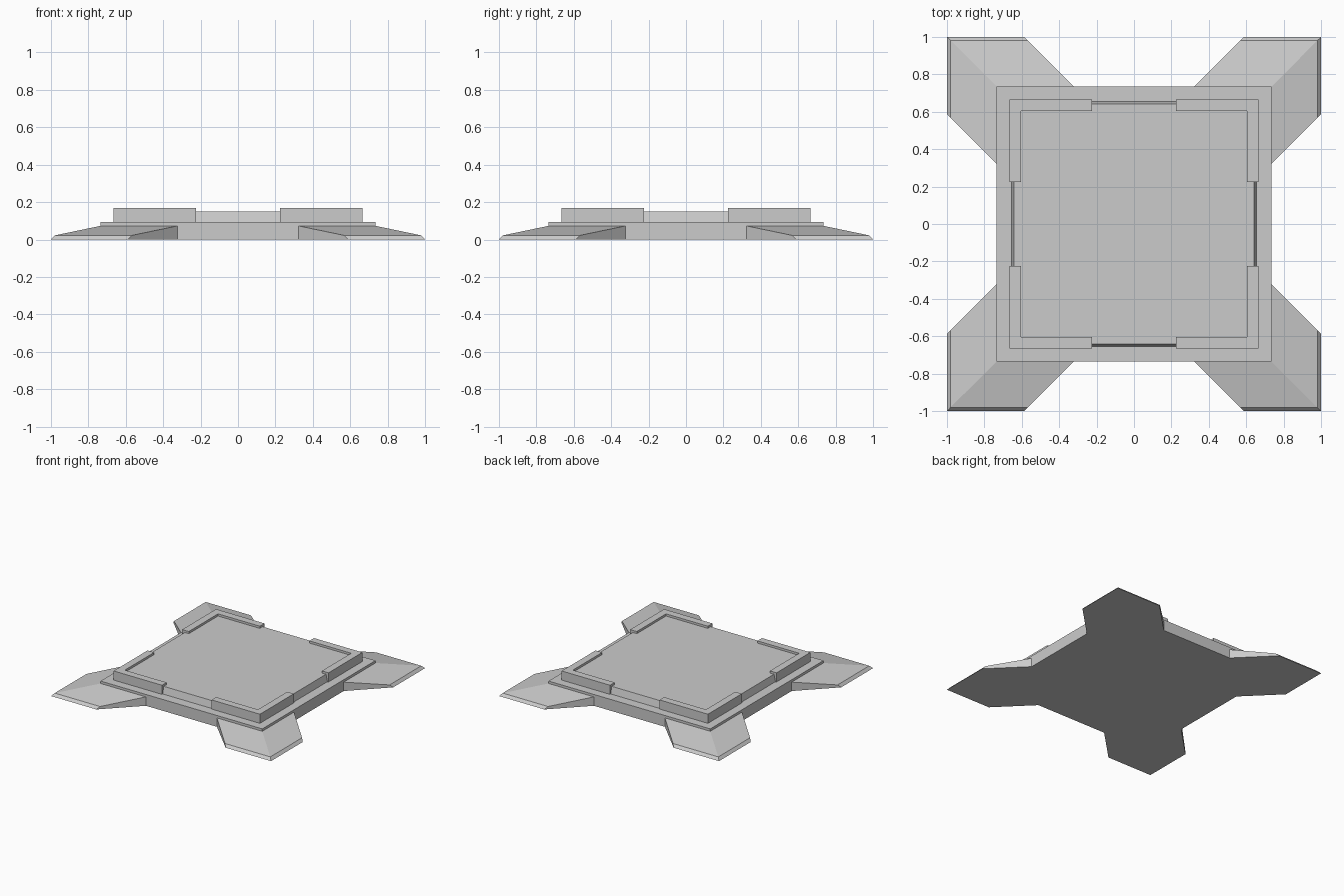
import bpy, bmesh

if "Cube" in bpy.data.objects:
    bpy.data.objects.remove(bpy.data.objects["Cube"])

def new_object(name, bm):
    bmesh.ops.recalc_face_normals(bm, faces=bm.faces)
    mesh = bpy.data.meshes.new(name)
    bm.to_mesh(mesh)
    bm.free()
    obj = bpy.data.objects.new(name, mesh)
    bpy.context.collection.objects.link(obj)
    return obj

def loft(name, rings, closed=False):
    """Skin matching rings of points, capping the ends."""
    bm = bmesh.new()
    vs = [[bm.verts.new(p) for p in ring] for ring in rings]
    for a, b in zip(vs, vs[1:]):
        n = len(a)
        for i in range(n):
            j = (i + 1) % n
            bm.faces.new((a[i], a[j], b[j], b[i]))
    bm.faces.new(vs[0])
    bm.faces.new(vs[-1])
    return new_object(name, bm)

def square_block(name, levels):
    return loft(name, [[(h * sx, h * sy, z) for sx, sy in
                        ((-1, -1), (1, -1), (1, 1), (-1, 1))] for h, z in levels])

CORNERS = (("back_right", 1, 1), ("back_left", -1, 1),
           ("front_left", -1, -1), ("front_right", 1, -1))

# Square plinth and the raised deck, whose edges lean in slightly
square_block("base_plinth", [(0.735, 0), (0.735, 0.093)])
square_block("deck", [(0.656, 0.093), (0.642, 0.15)])

# Sloping foot section: distance from the centre line, height
foot_profile = [(0.735, 0), (1.0, 0), (0.98, 0.022), (0.735, 0.073)]
CUT = 0.412   # offset of the diagonal side cuts

# L-shaped rim outline for one corner
rim = [(0.225, 0.665), (0.665, 0.665), (0.665, 0.225),
       (0.605, 0.225), (0.605, 0.605), (0.225, 0.605)]

for side, sx, sy in CORNERS:
    # Foot wraps around the plinth corner, mitred on the diagonal
    stations = [(0, CUT), (0, 0), (CUT, 0)]
    loft("foot_" + side, [[(sx * (r - dx), sy * (r - dy), z) for r, z in foot_profile]
                          for dx, dy in stations])
    # Raised corner rim
    loft("corner_rim_" + side, [[(sx * x, sy * y, z) for x, y in rim]
                                for z in (0.093, 0.168)])
